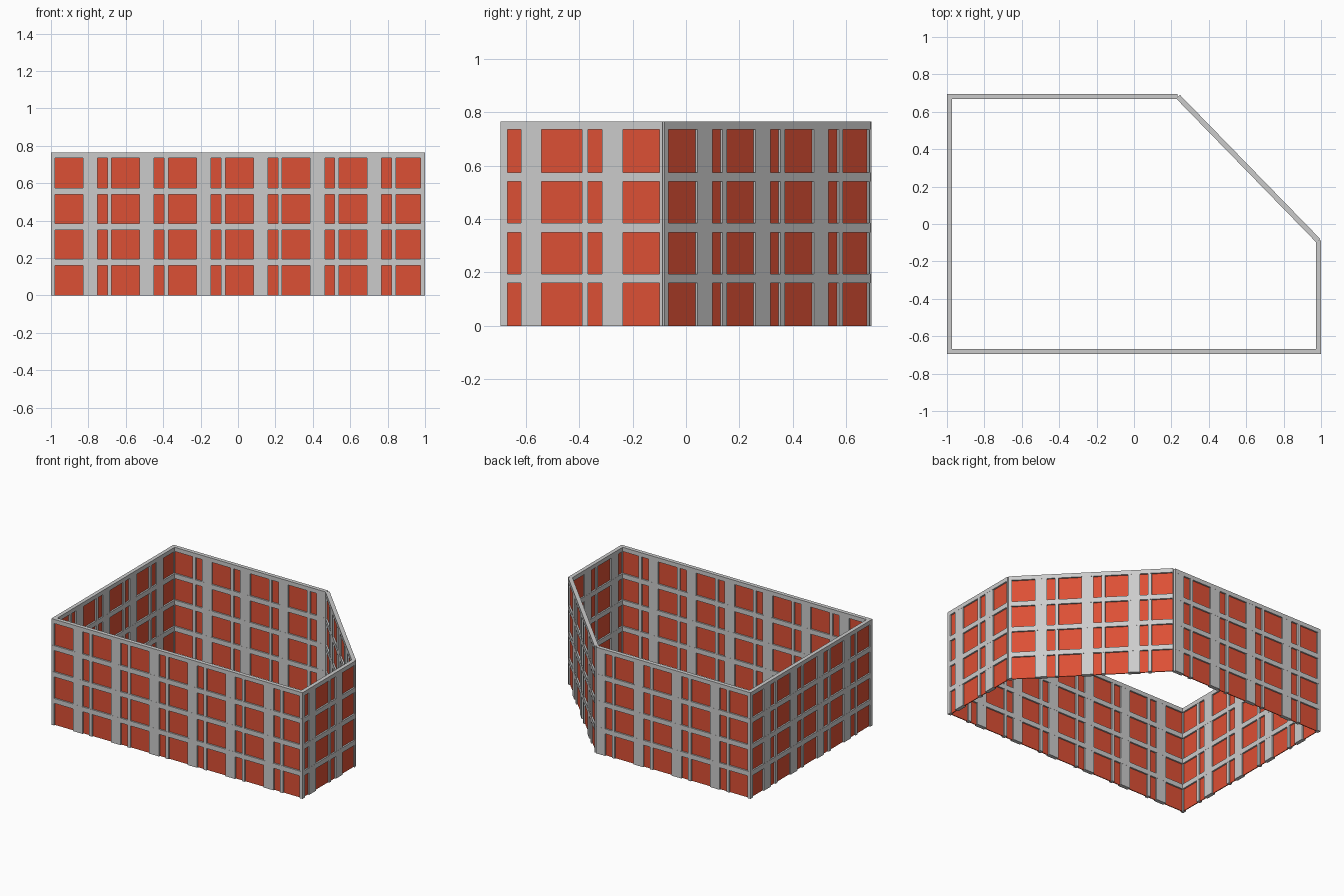
import bpy, bmesh
from mathutils import Vector, Matrix

if "Cube" in bpy.data.objects:
    bpy.data.objects.remove(bpy.data.objects["Cube"])

HEIGHT = 0.765
DEPTH = 0.028          # wall thickness
PANE = 0.006           # pane thickness, set mid-wall
BARS = [(0.16, 0.195), (0.35, 0.385), (0.54, 0.575), (0.735, HEIGHT)]
ROWS = [(0.0, 0.16), (0.195, 0.35), (0.385, 0.54), (0.575, 0.735)]
WIDE, POST, NARROW, THIN = 0.15, 0.078, 0.053, 0.023

red = bpy.data.materials.new("red_panel")
red.diffuse_color = (0.72, 0.08, 0.035, 1)
red.use_nodes = True
red.node_tree.nodes["Principled BSDF"].inputs["Base Color"].default_value = red.diffuse_color


def box(bm, s0, s1, depth, z0, z1):
    m = (Matrix.Translation(((s0 + s1) / 2, 0, (z0 + z1) / 2))
         @ Matrix.Diagonal((s1 - s0, depth, z1 - z0, 1)))
    bmesh.ops.create_cube(bm, size=1, matrix=m)


def finish(bm, name, mat, start, direction):
    side = Vector((-direction.y, direction.x, 0))
    frame = Matrix.Identity(4)
    for i in range(3):
        frame[i][0], frame[i][1] = direction[i], side[i]
        frame[i][3] = start[i]
    bm.transform(frame)
    mesh = bpy.data.meshes.new(name)
    bm.to_mesh(mesh)
    bm.free()
    if mat:
        mesh.materials.append(mat)
    bpy.context.collection.objects.link(bpy.data.objects.new(name, mesh))


def wall(name, a, b, first, pattern, lo, hi, trim=(0, 0)):
    """Facade along the centreline a-b; panes stay between lo and length-hi."""
    a, b = Vector((*a, 0)), Vector((*b, 0))
    length = (b - a).length
    direction = (b - a).normalized()
    end = length - hi
    # repeating pane columns, clipped at the corners
    panes, s = [], first
    while s < end:
        for width, is_pane in pattern:
            p, q = max(s, lo), min(s + width, end)
            if is_pane and q - p > 0.01:
                panes.append((p, q))
            s += width
    frame, glass = bmesh.new(), bmesh.new()
    # posts fill the gaps between panes
    left = trim[0]
    for p, q in panes + [(length - trim[1], 0)]:
        if p - left > 0.001:
            box(frame, left, p, DEPTH - 0.001, 0, HEIGHT - 0.001)
        left = q
    # horizontal floor bars
    for z0, z1 in BARS:
        box(frame, trim[0], length - trim[1], DEPTH, z0, z1)
    # recessed panels
    for p, q in panes:
        for z0, z1 in ROWS:
            box(glass, p, q, PANE, z0, z1)
    finish(frame, name + "_frame", None, a, direction)
    finish(glass, name + "_panels", red, a, direction)


post_first = [(WIDE, True), (POST, False), (NARROW, True), (THIN, False)]
thin_first = [(WIDE, True), (THIN, False), (NARROW, True), (POST, False)]

X, Y = 1 - DEPTH / 2, 0.695 - DEPTH / 2
wall("front_wall", (-1, -Y), (1, -Y), 0.02, post_first, 0.022, 0.025)
wall("right_wall", (X, -0.695), (X, -0.088), -0.149, thin_first, 0.024, 0.012, (DEPTH, 0))
wall("back_wall", (-1, Y), (0.232, Y), 0.02, thin_first, 0.024, 0.01)
wall("left_wall", (-X, -0.695), (-X, 0.695), 0.02, thin_first, 0.024, 0.024, (DEPTH, DEPTH))
wall("angled_wall", (0.986, -0.09), (0.236, 0.68), 0.022, post_first, 0.02, 0.006)
